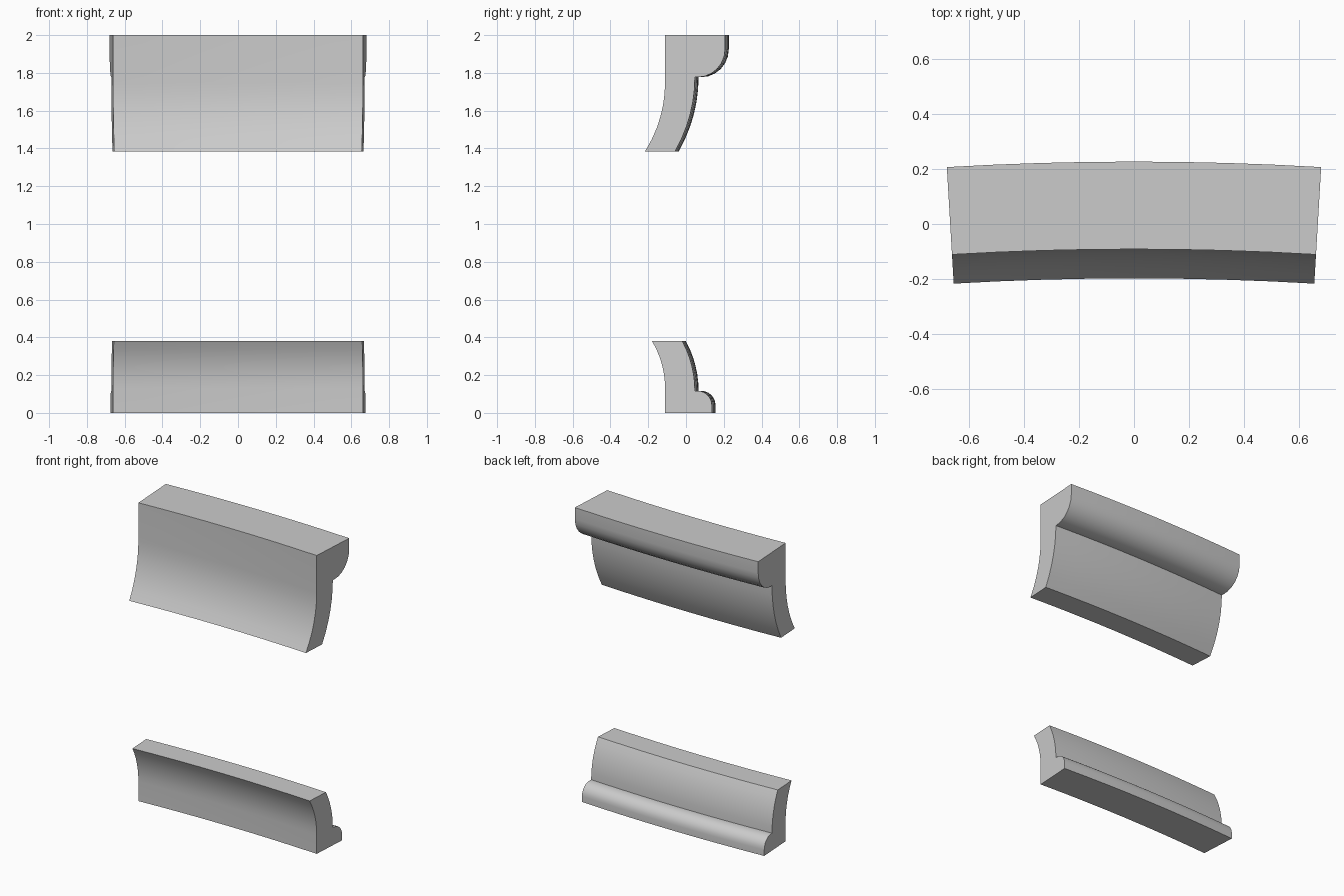
import bpy, bmesh
from math import sin, cos, pi, radians

if "Cube" in bpy.data.objects:
    bpy.data.objects.remove(bpy.data.objects["Cube"])

HALF = radians(3.37)   # half angle of the shallow plan curve
R = 11.36              # plan radius at local profile offset 0
SEGS = 8


def cove(p, z0, z1, dy, n=6):
    """Circular sweep: vertical at (p, z0), displaced by -dy at height z1."""
    h = z1 - z0
    rad = (h * h + dy * dy) / (2 * dy)
    pts = []
    for i in range(n + 1):
        z = z0 + h * i / n
        pts.append((p - rad + (rad * rad - (z - z0) ** 2) ** 0.5, z))
    return pts


def quarter(cx, cz, rx, rz, n=6):
    """Quarter round from the outer side to the tip above or below."""
    return [(cx + rx * cos(pi / 2 * i / n), cz + rz * sin(pi / 2 * i / n))
            for i in range(n + 1)]


def sweep(name, profile):
    """Sweep a (depth, height) profile along the plan arc, capping both ends."""
    bm = bmesh.new()
    rings = []
    for s in range(SEGS + 1):
        t = -HALF + 2 * HALF * s / SEGS
        rings.append([bm.verts.new(((R + p) * sin(t),
                                    (R + p) * cos(t) - R * cos(HALF), z))
                      for p, z in profile])
    n = len(profile)
    for a, b in zip(rings, rings[1:]):
        for i in range(n):
            j = (i + 1) % n
            bm.faces.new((a[i], a[j], b[j], b[i]))
    bm.faces.new(rings[0])
    bm.faces.new(rings[-1][::-1])
    bmesh.ops.recalc_face_normals(bm, faces=bm.faces)
    me = bpy.data.meshes.new(name)
    bm.to_mesh(me)
    bm.free()
    ob = bpy.data.objects.new(name, me)
    bpy.context.collection.objects.link(ob)
    bpy.ops.object.select_all(action='DESELECT')
    ob.select_set(True)
    bpy.context.view_layer.objects.active = ob
    bpy.ops.object.shade_smooth_by_angle(angle=radians(30))


# Upper moulding: flared front, large rounded bead at the back
front = cove(-0.111, 1.75, 1.385, 0.106)
back = cove(0.047, 1.777, 1.385, 0.105)
bead = quarter(0.06, 1.925, 0.147, -0.148)
sweep("upper_moulding", [(-0.111, 2.0)] + front + back[::-1] + bead[::-1] + [(0.207, 2.0)])

# Lower moulding: mirrored flare, small bead at the base
front = cove(-0.111, 0.13, 0.38, 0.069)
back = cove(0.047, 0.117, 0.38, 0.067)
bead = quarter(0.06, 0.04, 0.077, 0.077)
sweep("lower_moulding", [(-0.111, 0.0)] + front + back[::-1] + bead[::-1] + [(0.137, 0.0)])
